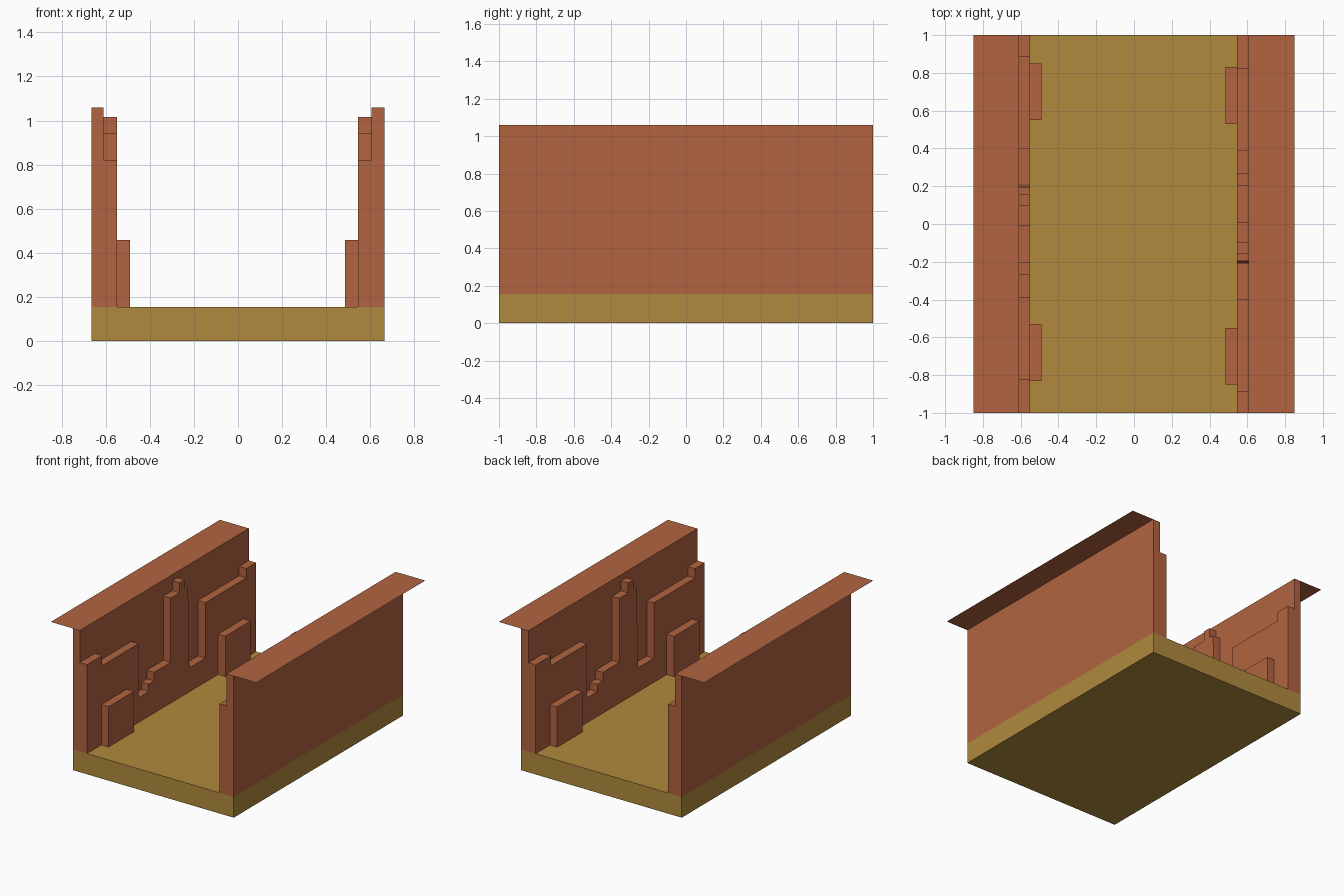
import bpy, bmesh
from mathutils import Vector

if "Cube" in bpy.data.objects:
    bpy.data.objects.remove(bpy.data.objects["Cube"])


def material(name, color):
    m = bpy.data.materials.new(name)
    m.diffuse_color = color
    m.use_nodes = True
    m.node_tree.nodes["Principled BSDF"].inputs["Base Color"].default_value = m.diffuse_color
    return m


BRICK = material("brick", (0.445, 0.127, 0.051, 1))
SAND = material("sand", (0.434, 0.254, 0.048, 1))
FLOOR_Z, TOP_Z, OUTER, LIP = 0.155, 1.06, 0.665, 0.85


def prism(name, profile, x0, x1, mat, flip=1):
    """Extrude a (y, z) profile from x0 to x1; flip=-1 turns it half round z."""
    bm = bmesh.new()
    face = bm.faces.new([bm.verts.new((x0 * flip, y * flip, z)) for y, z in profile])
    if x1 != x0:
        ext = bmesh.ops.extrude_face_region(bm, geom=[face], use_keep_orig=True)
        moved = [g for g in ext["geom"] if isinstance(g, bmesh.types.BMVert)]
        bmesh.ops.translate(bm, verts=moved, vec=Vector(((x1 - x0) * flip, 0, 0)))
    bmesh.ops.recalc_face_normals(bm, faces=bm.faces[:])
    me = bpy.data.meshes.new(name)
    bm.to_mesh(me)
    bm.free()
    me.materials.append(mat)
    ob = bpy.data.objects.new(name, me)
    bpy.context.collection.objects.link(ob)
    return ob


def rect(y0, y1, z0, z1):
    return [(y0, z0), (y1, z0), (y1, z1), (y0, z1)]


def lip(name, x0, x1, mat):
    """Flat, paper-thin ledge at the wall top, facing up."""
    me = bpy.data.meshes.new(name)
    me.from_pydata([(x0, -1, TOP_Z), (x1, -1, TOP_Z), (x1, 1, TOP_Z), (x0, 1, TOP_Z)],
                   [], [(0, 1, 2, 3)])
    me.materials.append(mat)
    bpy.context.collection.objects.link(bpy.data.objects.new(name, me))


# Stepped outline of the relief panel, front to back along the left wall
RELIEF = [
    (-1, FLOOR_Z), (-1, 0.82), (-0.82, 0.82), (-0.82, 0.745), (-0.39, 0.745),
    (-0.39, 0.34), (-0.27, 0.34), (-0.27, 0.395), (-0.205, 0.395), (-0.205, 0.46),
    (-0.01, 0.46), (-0.01, 0.94), (0.095, 0.94), (0.095, 1.015), (0.155, 1.015),
    (0.155, 0.94), (0.195, 0.94), (0.21, 0.335), (0.4, 0.335), (0.4, 0.75),
    (0.885, 0.75), (0.885, 0.82), (1, 0.82), (1, FLOOR_Z),
]

# Floor slab
prism("floor", rect(-1, 1, 0, FLOOR_Z), -OUTER, OUTER, SAND)

# Both walls: the right one is the left one turned half round
for side, flip, d in (("left", 1, 0.0), ("right", -1, 0.005)):
    wall_x, panel_x, block_x = -0.61 + d, -0.55 + d, -0.49 + d
    prism(side + "_wall", rect(-1, 1, FLOOR_Z, TOP_Z), -OUTER, wall_x, BRICK, flip)
    prism(side + "_relief_panel", RELIEF, wall_x, panel_x, BRICK, flip)
    prism(side + "_front_block" if flip > 0 else side + "_back_block",
          rect(-0.83, -0.53, FLOOR_Z, 0.457), panel_x, block_x, BRICK, flip)
    prism(side + "_back_block" if flip > 0 else side + "_front_block",
          rect(0.55, 0.85, FLOOR_Z, 0.457), panel_x, block_x, BRICK, flip)
    lip(side + "_top_ledge", *sorted((-LIP * flip, -OUTER * flip)), BRICK)
